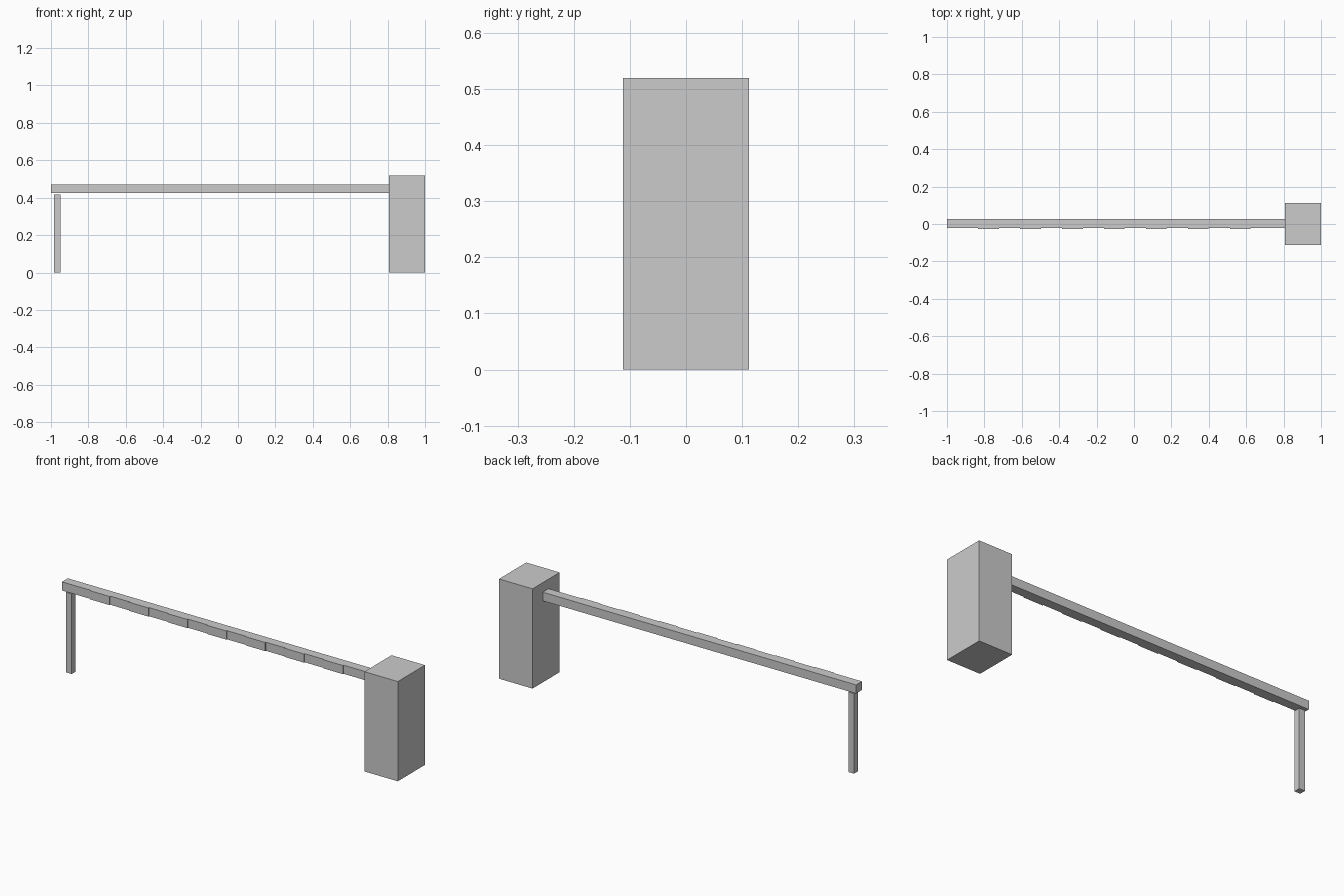
import bpy

cube = bpy.data.objects.get("Cube")
if cube:
    bpy.data.objects.remove(cube, do_unlink=True)

grey = bpy.data.materials.new("plain grey")
grey.use_nodes = True
colour = (0.6, 0.6, 0.6, 1)
grey.diffuse_color = colour
grey.node_tree.nodes["Principled BSDF"].inputs["Base Color"].default_value = colour


def box(name, xs, ys, zs):
    """Add a box spanning the given ranges on each axis."""
    spans = (xs, ys, zs)
    bpy.ops.mesh.primitive_cube_add(size=1, location=[sum(s) / 2 for s in spans])
    obj = bpy.context.object
    obj.name = name
    obj.scale = [s[1] - s[0] for s in spans]
    bpy.ops.object.transform_apply(location=False, rotation=False, scale=True)
    obj.data.materials.append(grey)
    return obj


# Housing that carries the arm
box("housing", (0.807, 1.0), (-0.112, 0.112), (0, 0.52))

# Horizontal arm and the post under its free end
beam_z = (0.425, 0.47)
box("arm", (-1.0, 0.81), (-0.021, 0.027), beam_z)
box("rest_post", (-0.983, -0.95), (-0.013, 0.02), (0, 0.417))

# Thin raised bands along the front of the arm
pitch = 0.2245
band = box("band", (-0.835, -0.723), (-0.026, -0.02), beam_z)
array = band.modifiers.new("repeat", "ARRAY")
array.count = 7
array.use_relative_offset = False
array.use_constant_offset = True
array.constant_offset_displace = (pitch, 0, 0)
